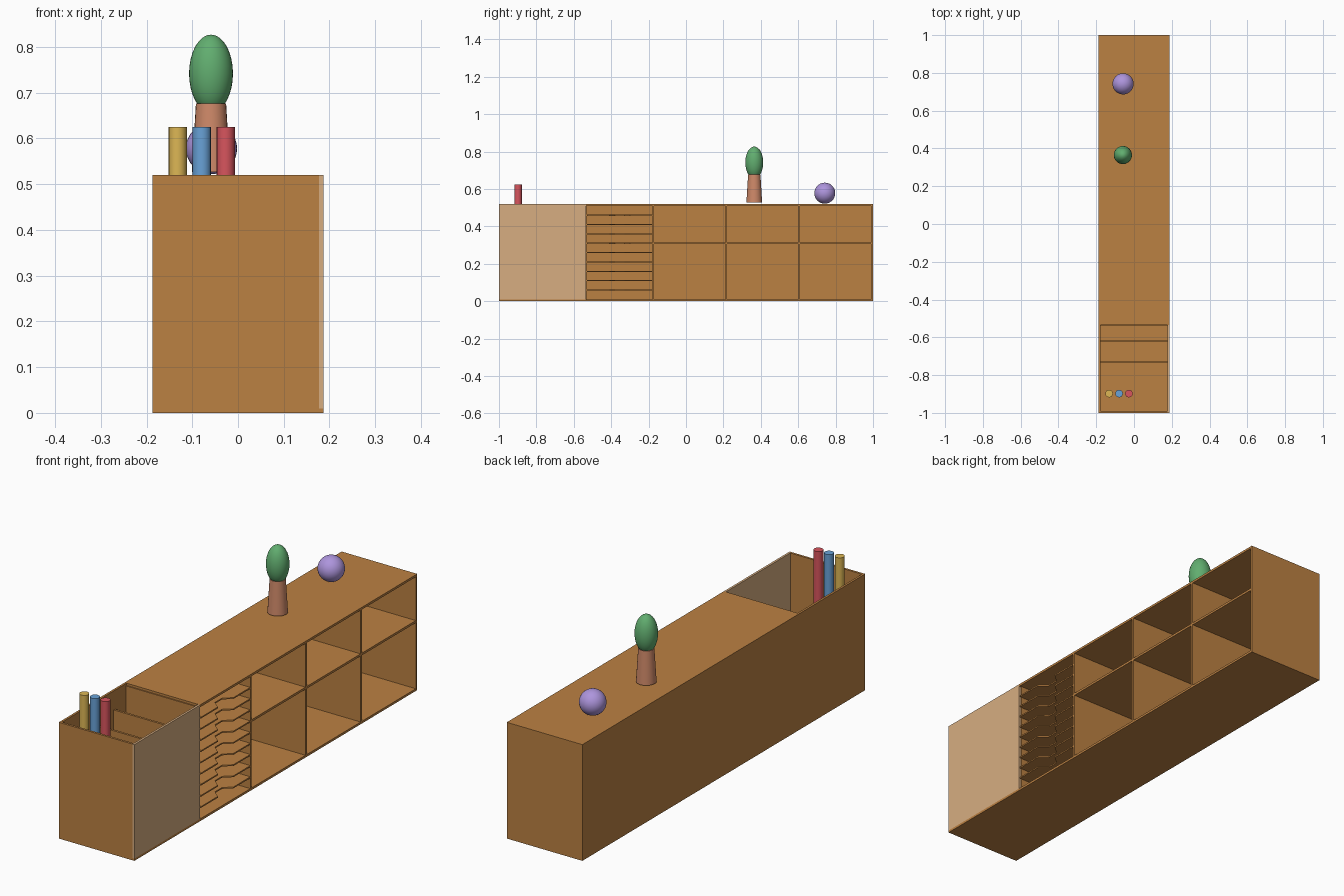
import bpy, bmesh

if "Cube" in bpy.data.objects:
    bpy.data.objects.remove(bpy.data.objects["Cube"])

def material(name, rgb):
    m = bpy.data.materials.new(name)
    m.diffuse_color = (*rgb, 1)
    m.use_nodes = True
    m.node_tree.nodes["Principled BSDF"].inputs["Base Color"].default_value = m.diffuse_color
    return m

WOOD = material("wood", (0.50, 0.22, 0.055))
PALE = material("pale_wood", (0.68, 0.42, 0.22))
CLAY = material("clay", (0.62, 0.25, 0.14))
GREEN = material("leaf_green", (0.12, 0.42, 0.16))
PURPLE = material("purple", (0.42, 0.30, 0.72))
YELLOW = material("yellow", (0.72, 0.47, 0.09))
BLUE = material("blue", (0.14, 0.36, 0.68))
RED = material("red", (0.68, 0.09, 0.11))

def finish(name, bm, mat):
    me = bpy.data.meshes.new(name)
    bmesh.ops.recalc_face_normals(bm, faces=bm.faces)
    bm.to_mesh(me)
    bm.free()
    ob = bpy.data.objects.new(name, me)
    bpy.context.collection.objects.link(ob)
    me.materials.append(mat)
    return ob

def box(name, x, y, z, mat=WOOD):
    bm = bmesh.new()
    bmesh.ops.create_cube(bm, size=1)
    for v in bm.verts:
        for i, (lo, hi) in enumerate((x, y, z)):
            v.co[i] = lo if v.co[i] < 0 else hi
    return finish(name, bm, mat)

def smooth(ob, name, mat):
    ob.name = name
    ob.data.materials.append(mat)
    bpy.ops.object.shade_smooth_by_angle()

def cone(name, x, y, z0, z1, r0, r1, mat, sides=24):
    bpy.ops.mesh.primitive_cone_add(vertices=sides, radius1=r0, radius2=r1, depth=z1 - z0,
                                    location=(x, y, (z0 + z1) / 2))
    smooth(bpy.context.object, name, mat)

def ball(name, loc, r, rz, mat):
    bpy.ops.mesh.primitive_uv_sphere_add(segments=32, ring_count=16, radius=1, location=loc)
    bpy.context.object.scale = (r, r, rz)
    smooth(bpy.context.object, name, mat)

X, T, H = 0.187, 0.01, 0.52     # half depth, board thickness, height
BACK = -X + T                   # inner face of the back board
BAY = -0.535                    # where the open bin ends

# Carcass, open towards +x
box("bottom_board", (-X, X), (-1, 1), (0, T))
box("back_board", (-X, BACK), (-1, 1), (T, H - T))
box("back_board_bin_rim", (-X, BACK), (-1, BAY), (H - T, H))
box("top_board", (-X, X), (BAY, 1), (H - T, H))
box("front_end_board", (BACK, X - T), (-1, -1 + T), (T, H))
box("rear_end_board", (BACK, X), (1 - T, 1), (T, H - T))
box("bin_front_panel", (X - T, X), (-1, BAY), (T, H), PALE)

# Upright dividers
box("bin_divider", (BACK, X - T), (BAY - T / 2, BAY + T / 2), (T, H - T))
posts = [-0.175, 0.215, 0.605]
for i, y in enumerate(posts):
    box(f"upright_{i + 1}", (BACK, X), (y - T / 2, y + T / 2), (T, H - T))

# Shelf across each open bay
ends = posts + [1 - T / 2]
for i in range(3):
    box(f"bay_shelf_{i + 1}", (BACK, X), (ends[i] + T / 2, ends[i + 1] - T / 2), (0.305, 0.315))

# Low partitions inside the bin
box("bin_partition_rear", (BACK, X - T), (-0.626, -0.616), (T, 0.435))
box("bin_partition_front", (BACK, X - T), (-0.737, -0.727), (T, 0.405))

# Paper trays with a finger notch in the front edge
y0, y1, n = BAY + T / 2, posts[0] - T / 2, X - 0.035
outline = [(BACK, y0), (X, y0), (X, -0.41), (n, -0.38), (n, -0.33),
           (X, -0.30), (X, y1), (BACK, y1)]
for i in range(9):
    z = 0.06 + 0.05 * i
    bm = bmesh.new()
    face = bm.faces.new([bm.verts.new((x, y, z - 0.003)) for x, y in outline])
    new = bmesh.ops.extrude_face_region(bm, geom=[face])["geom"]
    bmesh.ops.translate(bm, vec=(0, 0, 0.006),
                        verts=[v for v in new if isinstance(v, bmesh.types.BMVert)])
    finish(f"paper_tray_{i + 1}", bm, WOOD)

# Rolls standing in the bin
for x, mat in ((-0.132, YELLOW), (-0.079, BLUE), (-0.027, RED)):
    cone(f"{mat.name}_roll", x, -0.898, T, 0.625, 0.02, 0.02, mat, 16)

# Ornaments on top
cone("plant_pot", -0.059, 0.365, 0.527, 0.677, 0.042, 0.033, CLAY)
ball("plant", (-0.059, 0.365, 0.742), 0.048, 0.085, GREEN)
ball("ornament_ball", (-0.058, 0.742, 0.578), 0.056, 0.056, PURPLE)
